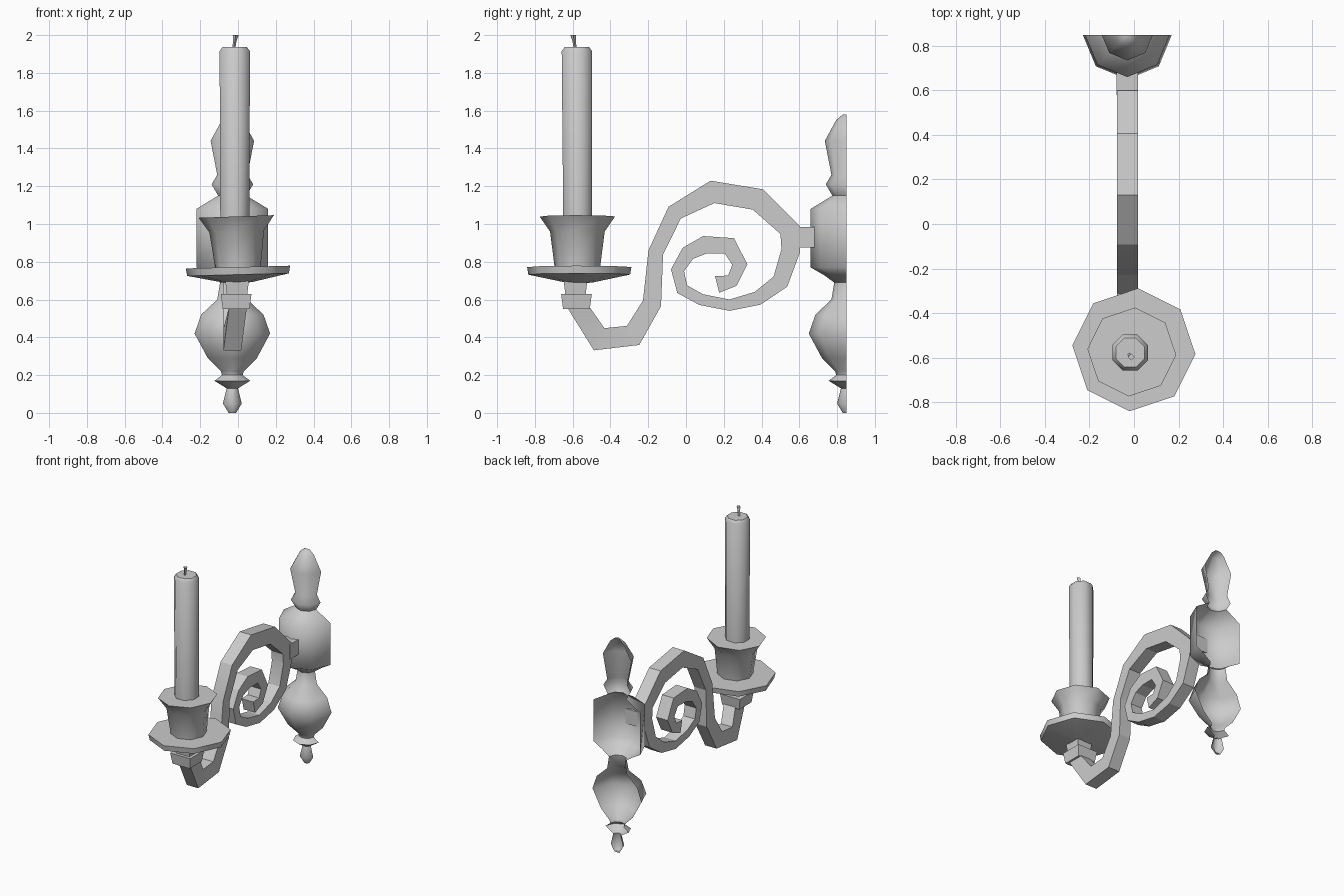
import bpy, bmesh
from math import sin, cos, pi, radians
from mathutils import Vector, Matrix

default_cube = bpy.data.objects.get("Cube")
if default_cube:
    bpy.data.objects.remove(default_cube, do_unlink=True)

grey = bpy.data.materials.new("plain grey")
grey.use_nodes = True
GREY = (0.6, 0.6, 0.6, 1)
grey.diffuse_color = GREY
grey.node_tree.nodes["Principled BSDF"].inputs["Base Color"].default_value = GREY


def finish(name, bm, smooth_angle):
    """Turn a bmesh into a shaded object with the shared material."""
    bm.normal_update()
    mesh = bpy.data.meshes.new(name)
    bm.to_mesh(mesh)
    bm.free()
    mesh.materials.append(grey)
    obj = bpy.data.objects.new(name, mesh)
    bpy.context.collection.objects.link(obj)
    bpy.ops.object.select_all(action='DESELECT')
    obj.select_set(True)
    bpy.context.view_layer.objects.active = obj
    bpy.ops.object.shade_smooth_by_angle(angle=radians(smooth_angle))
    return obj


def lathe(name, profile, axis, sides=8, start=0.0, sweep=2 * pi,
          lean=(0, 0), smooth_angle=50):
    """Sweep (radius, height) pairs round an upright axis.
    A partial sweep stays an open shell; lean shifts the axis with height."""
    bm = bmesh.new()
    full = sweep > 6
    count = sides if full else sides + 1
    base = profile[0][1]
    rings = []
    for radius, z in profile:
        ring = []
        for i in range(count):
            a = start + sweep * i / sides
            x = axis[0] + lean[0] * (z - base) + radius * cos(a)
            y = axis[1] + lean[1] * (z - base) + radius * sin(a)
            ring.append(bm.verts.new((x, y, z)))
        rings.append(ring)
    for low, high in zip(rings, rings[1:]):
        for i in range(sides):
            j = (i + 1) % count
            bm.faces.new((low[i], low[j], high[j], high[i]))
    bm.faces.new(rings[0][::-1])
    bm.faces.new(rings[-1])
    return finish(name, bm, smooth_angle)


def tilt(obj, pivot, angle):
    """Tip a part sideways about the front-to-back line through pivot."""
    centre = Matrix.Translation(pivot)
    obj.data.transform(centre @ Matrix.Rotation(angle, 4, 'Y') @ centre.inverted())


# Wall mount: half-round turned shell, open towards the wall
lathe("wall_mount", [
    (0.02, 0), (0.05, 0.05), (0.03, 0.13), (0.095, 0.17), (0.055, 0.2),
    (0.06, 0.22), (0.13, 0.29), (0.2, 0.42), (0.165, 0.52), (0.08, 0.6),
    (0.065, 0.69), (0.12, 0.73), (0.19, 0.77), (0.19, 1.08), (0.075, 1.15),
    (0.11, 1.21), (0.08, 1.26), (0.115, 1.44), (0.055, 1.55), (0.02, 1.58),
], (-0.03, 0.85), sides=4, start=pi, sweep=pi, smooth_angle=60)

# Scroll arm: flat bar following a centre line (y, z, half thickness)
ARM = [
    (-0.57, 0.56, .06), (-0.46, 0.39, .065), (-0.28, 0.41, .06),
    (-0.18, 0.58, .05), (-0.16, 0.85, .04), (-0.06, 1.06, .045),
    (0.14, 1.17, .06), (0.38, 1.13, .06), (0.55, 0.97, .055),
    (0.555, 0.86, .05), (0.5, 0.695, .045), (0.38, 0.607, .037),
    (0.23, 0.57, .03), (0.08, 0.6, .03), (-0.02, 0.655, .033),
    (-0.045, 0.755, .035), (0.01, 0.845, .04), (0.1, 0.89, .047),
    (0.23, 0.885, .047), (0.285, 0.785, .04), (0.245, 0.7, .035),
    (0.165, 0.68, .045),
]
bm = bmesh.new()
points = [Vector((0, y, z)) for y, z, _ in ARM]
rings = []
for i, centre in enumerate(points):
    before = points[max(i - 1, 0)]
    after = points[min(i + 1, len(points) - 1)]
    steps = [s.normalized() for s in (centre - before, after - centre) if s.length]
    along = sum(steps, Vector()).normalized()
    across = Vector((0, -along.z, along.y)) * ARM[i][2]
    if i == 0:
        across = Vector((0, 0.06, 0))
    # The free end under the candle twists a little to one side
    middle = Vector((0 if i == 0 else -0.03, 0, 0))
    side = Vector((0.047, 0, 0))
    rings.append([bm.verts.new(centre + middle + offset) for offset in
                  (side + across, side - across, -side - across, across - side)])
for a, b in zip(rings, rings[1:]):
    for k in range(4):
        m = (k + 1) % 4
        bm.faces.new((a[k], a[m], b[m], b[k]))
bm.faces.new(rings[0][::-1])
bm.faces.new(rings[-1])
bmesh.ops.recalc_face_normals(bm, faces=bm.faces[:])
finish("scroll_arm", bm, 20)

# Peg joining the arm to the wall mount
bm = bmesh.new()
bmesh.ops.create_cube(bm, size=1, matrix=Matrix.Translation((-0.03, 0.63, 0.93))
                      @ Matrix.Diagonal((0.095, 0.1, 0.11, 1)))
finish("arm_peg", bm, 20)

# Square collar and neck below the drip plate
lathe("collar", [(0.1, 0.55), (0.115, 0.63)], (-0.01, -0.58),
      sides=4, start=pi / 4, smooth_angle=20)
lathe("neck", [(0.075, 0.62), (0.09, 0.71)], (-0.005, -0.585),
      sides=4, start=pi / 4, smooth_angle=20)

# Drip plate and flared cup, both slightly tipped
turn = radians(-4)
plate = lathe("drip_plate", [(0.07, 0.69), (0.27, 0.732), (0.277, 0.772)],
              (0, -0.565), start=turn)
cup = lathe("candle_cup", [(0.12, 0.765), (0.145, 0.96), (0.2, 1.04)],
            (0, -0.575), start=turn)
tilt(plate, Vector((0, -0.565, 0.75)), radians(-1.5))
tilt(cup, Vector((0, -0.575, 0.76)), radians(-2))

# Candle with a softened top, and its bent wick
lathe("candle", [(0.083, 1), (0.087, 1.915), (0.07, 1.937)],
      (-0.017, -0.573), start=pi / 8, lean=(0, -0.005))
lathe("wick", [(0.008, 1.92), (0.009, 1.97), (0.016, 2)],
      (-0.024, -0.585), sides=4, lean=(0.15, -0.15), smooth_angle=20)
